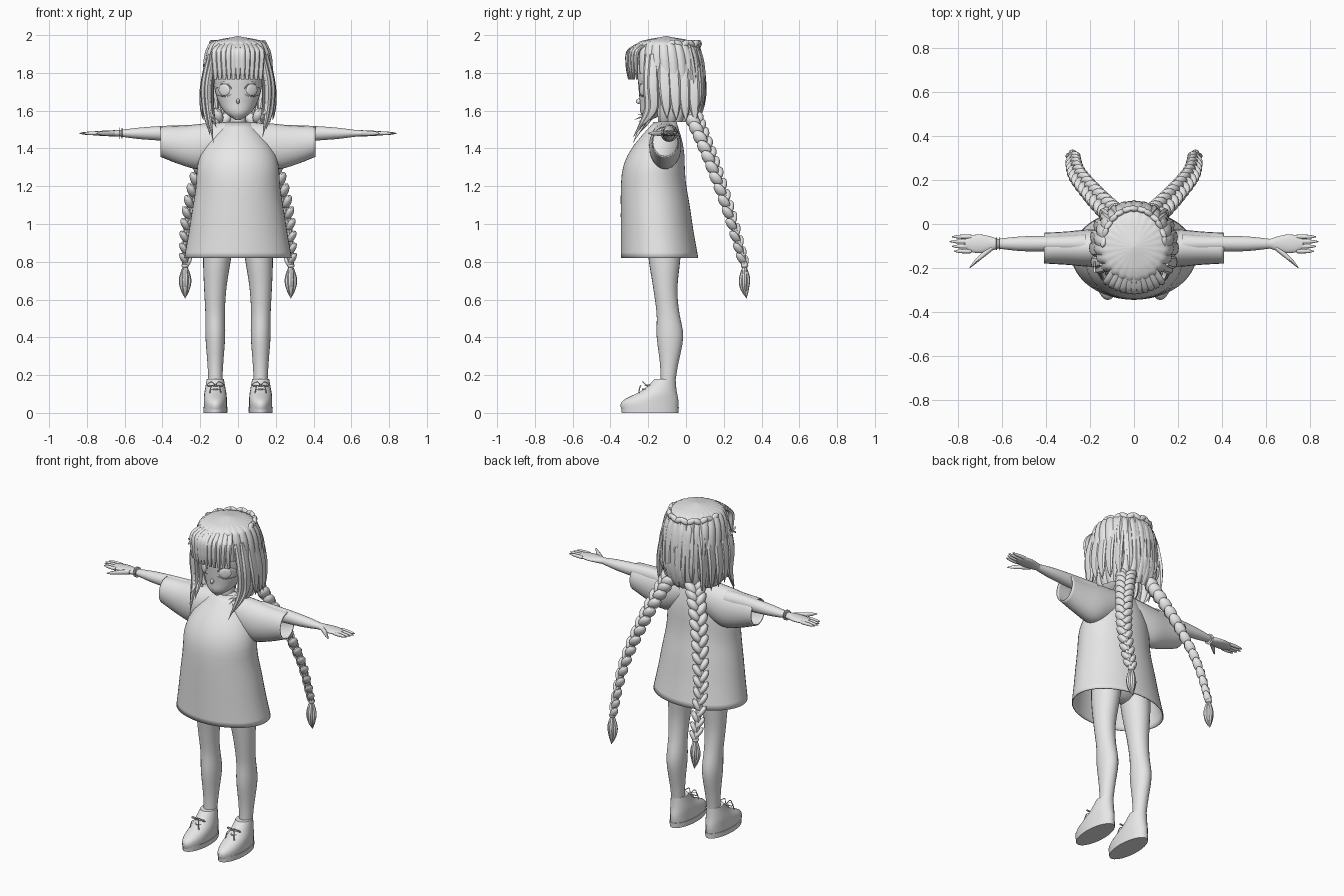
import bpy, bmesh
from math import sin, cos, pi, sqrt, radians
from mathutils import Vector, Matrix

if "Cube" in bpy.data.objects:
    bpy.data.objects.remove(bpy.data.objects["Cube"])

X, Y, Z = Vector((1, 0, 0)), Vector((0, 1, 0)), Vector((0, 0, 1))

grey = bpy.data.materials.new("light_grey")
grey.use_nodes = True
grey.diffuse_color = (0.8, 0.8, 0.8, 1)
grey.node_tree.nodes["Principled BSDF"].inputs["Base Color"].default_value = grey.diffuse_color


def sample(values, t):
    """Catmull-Rom value at t of evenly spaced numbers or vectors."""
    last = len(values) - 1
    i = min(int(t * last), last - 1)
    t = t * last - i
    before, start, end, after = values[max(i - 1, 0)], values[i], values[i + 1], values[min(i + 2, last)]
    lead, trail = (end - before) / 2, (after - start) / 2
    ease = t * t * (3 - 2 * t)
    return start + (end - start) * ease + lead * (t * (1 - t) ** 2) - trail * (t * t * (1 - t))


def loft(bm, path, widths, depths=None, u=X, v=Y, sides=24, rings=16, caps=True, ridges=0):
    """Skin of ellipses along a path, with radii along the directions u and v."""
    path = [Vector(point) for point in path]
    depths = depths or widths
    skin = []
    for step in range(rings + 1):
        t = step / rings
        centre = sample(path, t)
        wide = u * max(sample(widths, t), .001)
        deep = v * max(sample(depths, t), .001)
        ring = []
        for side in range(sides):
            angle = 2 * pi * side / sides
            swell = 1 + .05 * (abs(sin(ridges * angle / 2)) - .5) if ridges else 1
            ring.append(bm.verts.new(centre + (wide * cos(angle) + deep * sin(angle)) * swell))
        skin.append(ring)
    for low, high in zip(skin, skin[1:]):
        for side in range(sides):
            bm.faces.new((low[side], low[side - 1], high[side - 1], high[side]))
    if caps:
        bm.faces.new(skin[0])
        bm.faces.new(skin[-1])


def tube(bm, path, radius, u=X, v=Y):
    loft(bm, path, [radius, radius], u=u, v=v, sides=8)


def lock(bm, path, width, depth):
    """Strand of hair that swells and then runs to a point."""
    taper = (.6, 1, 1, .7, 0)
    loft(bm, path, [width * f for f in taper], [depth * f for f in taper], sides=8)


def blob(bm, centre, along, across, up):
    """Ellipsoid given by three axis vectors."""
    matrix = Matrix((along, across, up)).transposed().to_4x4()
    matrix.translation = Vector(centre)
    bmesh.ops.create_uvsphere(bm, u_segments=12, v_segments=8, radius=1, matrix=matrix)


def finish(bm, name, mirror=False, thickness=0, angle=45):
    bmesh.ops.recalc_face_normals(bm, faces=bm.faces)
    mesh = bpy.data.meshes.new(name)
    bm.to_mesh(mesh)
    bm.free()
    mesh.materials.append(grey)
    mesh.polygons.foreach_set("use_smooth", [True] * len(mesh.polygons))
    mesh.set_sharp_from_angle(angle=radians(angle))
    part = bpy.data.objects.new(name, mesh)
    bpy.context.scene.collection.objects.link(part)
    if thickness:
        part.modifiers.new("Thickness", "SOLIDIFY").thickness = thickness
    if mirror:
        part.modifiers.new("Mirror", "MIRROR").use_mirror_merge = False


# Dress body, open at the hem
bm = bmesh.new()
loft(bm, [(0, -.14, .82), (0, -.16, 1.06), (0, -.17, 1.3), (0, -.11, 1.54)],
     [.285, .255, .225, .2, .07], [.205, .19, .175, .15, .06], sides=48, caps=False)
finish(bm, "dress", thickness=.006)

# Shoulders and sleeves, open at the cuffs
bm = bmesh.new()
loft(bm, [(0, -.11, 1.47), (.2, -.11, 1.41), (.41, -.11, 1.435)],
     [.06, .08, .085, .075, .07], [.07, .1, .12, .1, .08], u=Y, v=Z, caps=False)
finish(bm, "sleeves", mirror=True, thickness=.006)

# Arms, palms, fingers and thumbs
wrist = Vector((.62, -.09, 1.48))
bm = bmesh.new()
loft(bm, [wrist - X * .4, wrist], [.045, .037, .034, .022], [.045, .042, .032, .018], u=Y, v=Z)
loft(bm, [wrist, wrist + X * .15], [.022, .032, .042, .038, .02], [.018, .015, .01], u=Y, v=Z)
for i in range(4):
    knuckle = wrist + X * .12 + Y * (.022 * i - .034)
    reach = .1 - .01 * abs(i - 2)
    loft(bm, [knuckle, knuckle + X * reach], [.009, .01, .008, .002], u=Y, v=Z, sides=10)
loft(bm, [wrist + X * .03 - Y * .02, wrist + X * .09 - Y * .07, wrist + X * .13 - Y * .11],
     [.015, .014, .01, .002], u=Y, v=Z, sides=10)
finish(bm, "arms", mirror=True)

# Bracelet on the right wrist
bm = bmesh.new()
for offset in (-.004, .004):
    loft(bm, [(offset - wrist.x, wrist.y, wrist.z), (offset * 2 - wrist.x, wrist.y, wrist.z)],
         [.027, .03, .027], u=Y, v=Z, rings=4)
finish(bm, "bracelet")

# Legs and hips
foot = .12
bm = bmesh.new()
loft(bm, [(.1, -.115, .95), (foot, -.11, .67), (foot, -.085, .4), (foot, -.1, .1)],
     [.085, .075, .06, .052, .052, .04, .034], [.09, .085, .065, .06, .07, .045, .036], rings=24)
finish(bm, "legs", mirror=True)
bm = bmesh.new()
blob(bm, (0, -.115, 1), X * .17, Y * .1, Z * .14)
finish(bm, "hips")

# Shoes, soles and laces
bm = bmesh.new()
loft(bm, [(foot, -.19, 0), (foot, -.19, .06), (foot, -.14, .12), (foot, -.11, .18)],
     [.06, .06, .045], [.145, .15, .09, .055])
finish(bm, "shoes", mirror=True)
bm = bmesh.new()
loft(bm, [(foot, -.19, 0), (foot, -.19, .03)], [.063, .064], [.15, .152], rings=2)
finish(bm, "soles", mirror=True)
bm = bmesh.new()
knot = Vector((foot, -.21, .145))
for i in range(3):
    middle = knot - (Y + Z) * .02 * i
    tube(bm, [middle + (Y - X) * .03, middle, middle + (Y + X) * .03], .004, u=Y, v=Z)
for side in (-X, X):
    tube(bm, [knot, knot + side * .02 + (Z - Y) * .02, knot + side * .045, knot], .003, u=Y, v=Z)
    tube(bm, [knot, knot + side * .02 - Y * .03, knot + side * .03 - (Y + Z) * .04], .003)
finish(bm, "laces", mirror=True)

# Head, nose and neck
bm = bmesh.new()
loft(bm, [(0, -.2, 1.55), (0, -.14, 1.65), (0, -.12, 1.8), (0, -.12, 1.96)],
     [.012, .07, .105, .125, .135, .12, .05], sides=32, rings=24)
loft(bm, [(0, -.1, 1.45), (0, -.11, 1.63)], [.055, .042, .045])
blob(bm, (0, -.25, 1.65), X * .009, Y * .015, Z * .014)
finish(bm, "head")


# Eyes, lashes, brows and mouth follow the curve of the face
def face_point(x, z):
    return Vector((x, -.125 - .125 * sqrt(1 - (x / .13) ** 2), z))


bm = bmesh.new()
blob(bm, face_point(.073, 1.71), X * .03 + Y * .018, Y * .008, Z * .032)
finish(bm, "eyes", mirror=True)
bm = bmesh.new()
for height, rise, radius in ((1.72, .03, .005), (1.77, .01, .003), (1.685, -.01, .002)):
    tube(bm, [face_point(.035 + .02 * i, height + rise * sin(pi * i / 4)) for i in range(5)], radius, u=Y, v=Z)
finish(bm, "lashes_and_brows", mirror=True)
bm = bmesh.new()
tube(bm, [(-.016, -.235, 1.6), (0, -.24, 1.597), (.016, -.235, 1.6)], .003, u=Y, v=Z)
finish(bm, "mouth")

# Hair cap with strand furrows, opened around the face and neck
bm = bmesh.new()
dome = [sqrt(1 - (i / 6 - 1) ** 4) for i in range(13)]
loft(bm, [(0, -.1, 1.5), (0, -.085, 1.75), (0, -.105, 1.995)], [.182 * f for f in dome],
     [.187 * f for f in dome], sides=96, rings=36, ridges=24)
opening = []
for face in bm.faces:
    middle = face.calc_center_median()
    if middle.z < 1.54 or (middle.y < -.15 and middle.z < 1.8):
        opening.append(face)
bmesh.ops.delete(bm, geom=opening, context="FACES")
finish(bm, "hair_cap", angle=30)

# Fringe
bm = bmesh.new()
for i in range(-5, 6):
    x = i * .024
    front = 3 * x * x - .308
    loft(bm, [(x * .6, front + .09, 1.97), (x, front + .01, 1.92), (x, front, 1.84), (x, front + .006, 1.765)],
         [.01, .018, .018, .009], [.012, .014, .012, .005], sides=8)
finish(bm, "fringe", angle=30)

# Locks framing the face, and looser strands behind them
for name, side, lift in (("left", 1, .03), ("right", -1, 0)):
    bm = bmesh.new()
    for i in range(4):
        spread = X * side * .02 * sin(i * 2) + Y * .03 * sin(i)
        lock(bm, [Vector((side * x, y, z)) + spread for x, y, z in
                  ((.13, -.2, 1.9), (.16, -.2, 1.74), (.155, -.2, 1.6), (.13, -.28, 1.43 + lift + .04 * i))],
             .018, .028)
        y = .05 * i - .12
        outer = .19 - .005 * i * i
        lock(bm, [(side * (outer - .03), y, 1.88), (side * outer, y + .01, 1.7),
                  (side * outer, y + .02, 1.56 - .01 * i)], .014, .032)
    finish(bm, name + "_side_locks", angle=35)

# Back locks that taper toward the nape
bm = bmesh.new()
for i in range(-3, 4):
    x = i * .042
    back = .08 - 3 * x * x
    lock(bm, [(x * .8, back - .02, 1.95), (x, back, 1.82), (x, back + .01, 1.67),
              (x * .85, back - .015, 1.53 + .01 * abs(i))], .026, .02)
finish(bm, "back_locks", angle=35)

# Plaited band over the back of the crown
bm = bmesh.new()
for i in range(13):
    angle = pi * (i + .5) / 13
    along = Vector((-sin(angle), cos(angle), .5 * (-1) ** i)).normalized()
    out = Vector((cos(angle), sin(angle), .4)).normalized()
    blob(bm, (.14 * cos(angle), .17 * sin(angle) - .1, 1.955), along * .03, out * .014, along.cross(out) * .017)
finish(bm, "crown_plait", angle=35)

# Crossed hair clip on the right side
bm = bmesh.new()
for tilt in (-.015, .015):
    tube(bm, [(-.18, -.22, 1.835 - tilt), (-.18, -.17, 1.835 + tilt)], .005, u=X, v=Z)
finish(bm, "hair_clip")

# Long braids of alternating lobes
tie = Vector((.28, .31, .78))
trail = [Vector((.09, .04, 1.57)), Vector((.18, .13, 1.35)), Vector((.26, .23, 1.06)), tie]
bm = bmesh.new()
count = 30
for i in range(count):
    t = i / count
    centre = sample(trail, t)
    down = (sample(trail, t + 1 / count) - centre).normalized()
    out = down.cross(Vector((.8, -.6, 0))).normalized()
    half = .055 - .027 * t
    across = out.cross(down) * (-1) ** i
    along = (down * .85 - across * .55).normalized()
    blob(bm, centre + across * half * .45, along * (.032 + half * .3), along.cross(out) * half * .52, out * half * .7)
tube(bm, trail, .018)
finish(bm, "braids", mirror=True, angle=35)

# Ties and loose tufts at the braid ends
bm = bmesh.new()
blob(bm, tie, X * .02, Y * .02, Z * .014)
for spread in (-X, X, -Y, Y):
    lock(bm, [tie, tie + spread * .015 - Z * .07, tie + spread * .012 - Z * .12, tie + Y * .01 - Z * .175], .017, .014)
finish(bm, "braid_tufts", mirror=True, angle=35)
